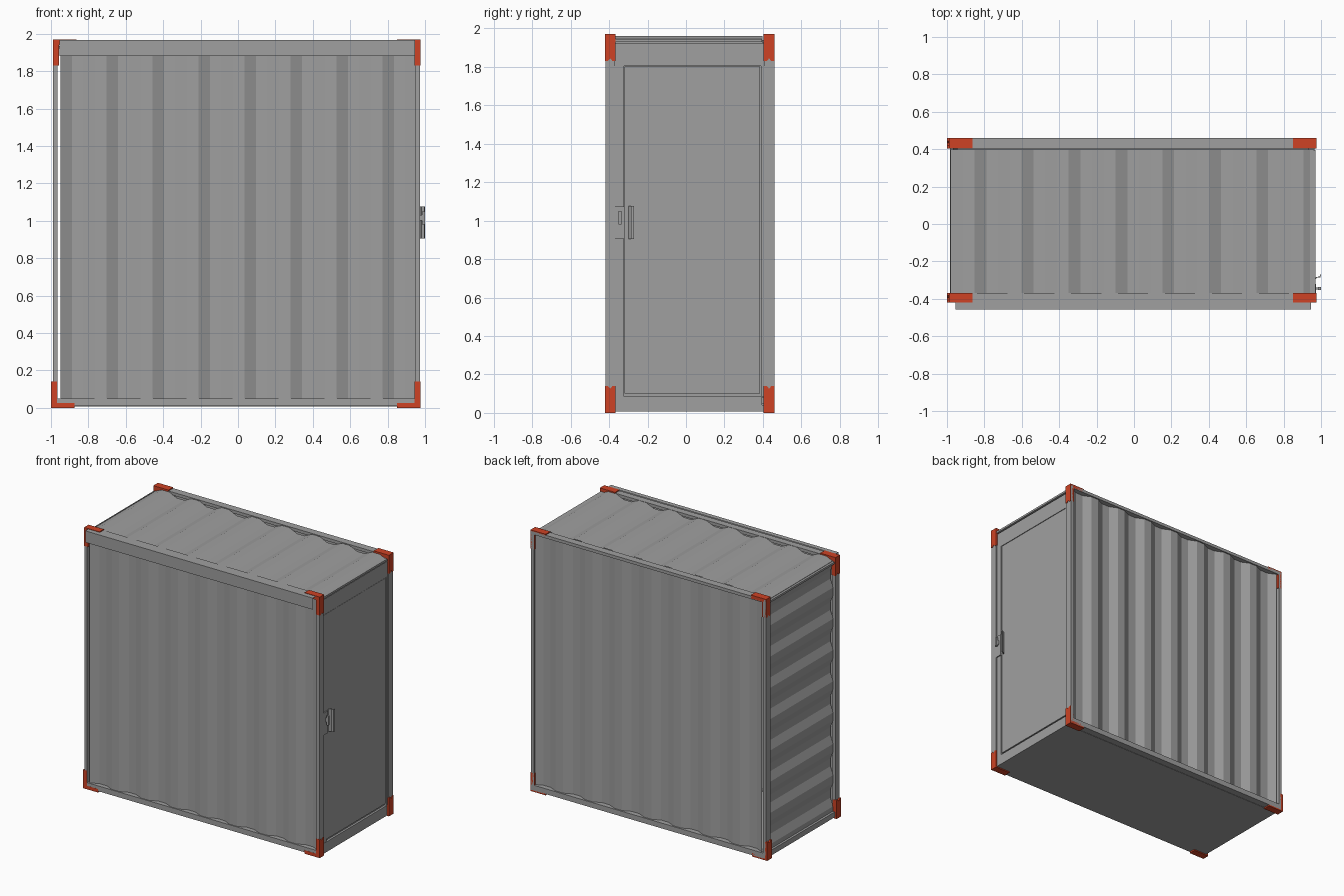
import bpy, bmesh, math

if "Cube" in bpy.data.objects:
    bpy.data.objects.remove(bpy.data.objects["Cube"])


def material(name, rgb):
    m = bpy.data.materials.new(name)
    m.diffuse_color = (*rgb, 1)
    m.use_nodes = True
    m.node_tree.nodes["Principled BSDF"].inputs["Base Color"].default_value = m.diffuse_color
    return m


GREY = material("steel_grey", (0.35, 0.35, 0.35))
RED = material("corner_red", (0.62, 0.055, 0.018))


def mesh_object(name, verts, faces, mat, fix=False):
    me = bpy.data.meshes.new(name)
    me.from_pydata(verts, [], faces)
    if fix:
        bm = bmesh.new()
        bm.from_mesh(me)
        bmesh.ops.recalc_face_normals(bm, faces=bm.faces)
        bm.to_mesh(me)
        bm.free()
    me.materials.append(mat)
    ob = bpy.data.objects.new(name, me)
    bpy.context.collection.objects.link(ob)
    return ob


def prism(name, outline, lo, hi, axis, mat):
    """Extrude a 2D outline from lo to hi along axis 0, 1 or 2."""
    def put(p, h):
        v = list(p)
        v.insert(axis, h)
        return v
    n = len(outline)
    verts = [put(p, lo) for p in outline] + [put(p, hi) for p in outline]
    faces = [list(range(n)), list(range(n, 2 * n))]
    faces += [[i, (i + 1) % n, (i + 1) % n + n, i + n] for i in range(n)]
    return mesh_object(name, verts, faces, mat, True)


def box(name, x, y, z, mat=GREY):
    return prism(name, [(x[0], y[0]), (x[1], y[0]), (x[1], y[1]), (x[0], y[1])],
                 z[0], z[1], 2, mat)


def wave(lo, hi, crest, period):
    """Trapezoid wave points (position, depth 0..1); 0 on the crest centred at crest."""
    def depth(t):
        d = abs(((t - crest) / period + 0.5) % 1 - 0.5)
        return min(1, max(0, (d - 0.125) * 4))
    ts = [lo, hi]
    for k in range(-12, 13):
        for e in (-0.375, -0.125, 0.125, 0.375):
            t = crest + (k + e) * period
            if lo < t < hi:
                ts.append(t)
    return [(t, depth(t)) for t in sorted(ts)]


def corrugated(name, pts, put, a, b, normal):
    """Sheet through wave points, swept from a to b; put() maps (t, depth, s) to xyz."""
    verts = [put(t, d, s) for t, d in pts for s in (a, b)]
    faces = [[2 * i, 2 * i + 1, 2 * i + 3, 2 * i + 2] for i in range(len(pts) - 1)]
    ob = mesh_object(name, verts, faces, GREY)
    if sum(p.normal.dot(normal) for p in ob.data.polygons) < 0:
        ob.data.flip_normals()
    return ob


from mathutils import Vector
DEPTH = 0.028

# Corrugated walls and roof
side = wave(-0.95, 0.955, -0.242, 0.246)
corrugated("front_wall", side, lambda t, d, s: (t, -0.413 + d * DEPTH, s),
           0.04, 1.95, Vector((0, -1, 0)))
corrugated("back_wall", side, lambda t, d, s: (t, 0.45 - d * DEPTH, s),
           0.04, 1.95, Vector((0, 1, 0)))
corrugated("left_end_wall", wave(0.04, 1.94, 1.0, 0.236),
           lambda t, d, s: (-0.968 + d * 0.025, s, t), -0.375, 0.41, Vector((-1, 0, 0)))
corrugated("roof", wave(-0.98, 0.966, -0.883, 0.251),
           lambda t, d, s: (t, s, 1.961 - d * DEPTH), -0.372, 0.397, Vector((0, 0, 1)))

# Floor and long rails
box("floor", (-0.975, 0.962), (-0.372, 0.407), (0.008, 0.04))
for name, y in (("front", (-0.42, -0.37)), ("back", (0.405, 0.46))):
    box(name + "_bottom_rail", (-0.985, 0.97), y, (0.01, 0.05))
    box(name + "_top_rail", (-0.985, 0.97), y, (1.94, 1.963))
    # Corner posts
    box(name + "_left_post", (-0.988, -0.965), y, (0.02, 1.95))
    box(name + "_right_post", (0.947, 0.973), y, (0.02, 1.95))

# Left end rails
box("left_bottom_rail", (-0.985, -0.945), (-0.37, 0.405), (0.01, 0.05))
box("left_top_rail", (-0.982, -0.945), (-0.37, 0.397), (1.92, 1.935))

# Folded sheet header on the front
mesh_object("front_header",
            [(-0.955, -0.457, 1.88), (0.945, -0.457, 1.88), (0.945, -0.457, 1.967),
             (-0.955, -0.457, 1.967), (0.945, -0.42, 1.967), (-0.955, -0.42, 1.967)],
            [[0, 1, 2, 3], [3, 2, 4, 5]], GREY)

# Red corner fittings: notched upright leg and flat leg
for yname, (y0, y1) in (("front", (-0.421, -0.368)), ("back", (0.404, 0.46))):
    for zname, z0, dz in (("bottom", 0.0, 1), ("top", 1.97, -1)):
        left = -1.0 if dz == 1 else -0.99
        for xname, x0, dx in (("left", left, 1), ("right", 0.977, -1)):
            name = f"{yname}_{zname}_{xname}_corner"
            ym = (y0 + y1) / 2
            tip = z0 + dz * 0.14
            leg = [(y0, z0), (y1, z0), (y1, tip), (ym + 0.012, tip),
                   (ym, tip - dz * 0.014), (ym - 0.012, tip), (y0, tip)]
            prism(name + "_upright", leg, *sorted((x0, x0 + dx * 0.033)), 0, RED)
            box(name + "_foot", sorted((x0 + dx * 0.033, x0 + dx * 0.127)), (y0, y1),
                sorted((z0, z0 + dz * 0.026)), RED)

# Door end: sill, lintel, jambs and door leaf
box("door_sill", (0.93, 0.968), (-0.37, 0.395), (0.008, 0.085))
box("door_lintel", (0.93, 0.964), (-0.37, 0.405), (1.805, 1.922))
box("door_top_rail", (0.93, 0.97), (-0.37, 0.395), (1.93, 1.945))
box("door_backing", (0.93, 0.952), (-0.37, 0.405), (0.08, 1.93))
box("door_front_jamb", (0.93, 0.966), (-0.37, -0.323), (0.085, 1.805))
box("door_back_jamb", (0.93, 0.966), (0.389, 0.405), (0.085, 1.805))
box("door_leaf", (0.94, 0.962), (-0.32, 0.385), (0.1, 1.802))

# Lock plate, latch and pull handle
box("lock_plate", (0.95, 0.974), (-0.375, -0.32), (0.905, 1.073))
box("latch_stem", (0.97, 0.985), (-0.35, -0.34), (1.0, 1.03))
box("latch_knob", (0.985, 1.0), (-0.352, -0.336), (0.98, 1.05))
prism("pull_handle", [(0.96, -0.3), (0.966, -0.3), (0.98, -0.287), (0.996, -0.285),
                      (1.0, -0.27), (0.996, -0.27), (0.992, -0.281), (0.976, -0.283),
                      (0.96, -0.296)], 0.905, 1.075, 2, GREY)
